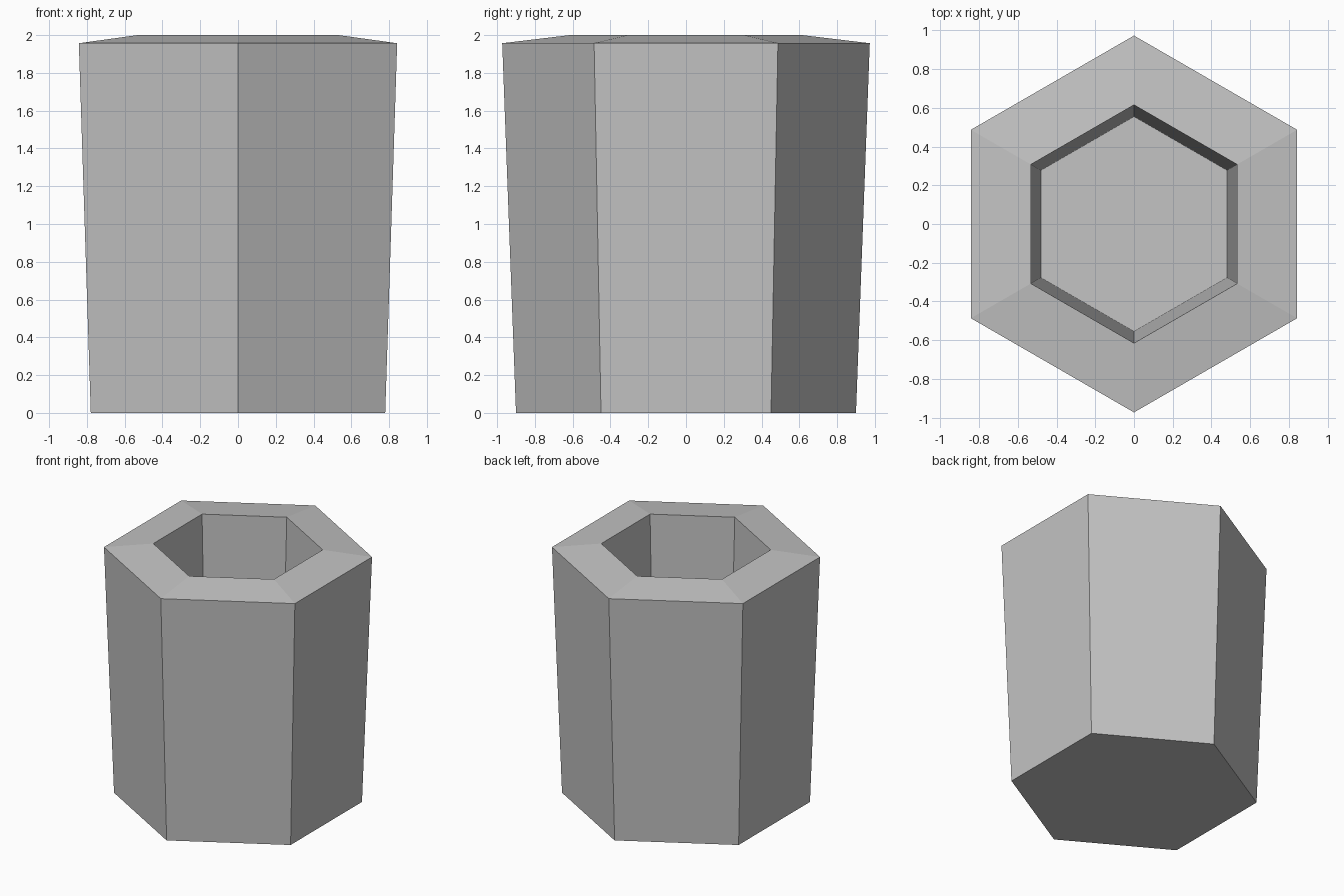
import bpy
import bmesh
from math import cos, sin, radians

cube = bpy.data.objects.get("Cube")
if cube:
    bpy.data.objects.remove(cube)

# Plain grey for the whole cup
GREY = (0.55, 0.55, 0.55, 1)
mat = bpy.data.materials.new("grey")
mat.use_nodes = True
mat.diffuse_color = GREY
mat.node_tree.nodes["Principled BSDF"].inputs["Base Color"].default_value = GREY

# Profile (radius, height): base, outer rim, inner rim, cavity floor
SIDES = 6
PROFILE = [(0.9, 0), (0.973, 1.957), (0.615, 2), (0.555, 0.38)]

bm = bmesh.new()
rings = []
for r, z in PROFILE:
    ring = []
    for i in range(SIDES):
        a = radians(90 + i * 360 / SIDES)
        ring.append(bm.verts.new((r * cos(a), r * sin(a), z)))
    rings.append(ring)

# Outer walls, sloped rim and inner walls
for low, high in zip(rings, rings[1:]):
    for i in range(SIDES):
        j = (i + 1) % SIDES
        bm.faces.new((low[i], low[j], high[j], high[i]))

# Underside and cavity floor
bm.faces.new(rings[0][::-1])
bm.faces.new(rings[-1])
bmesh.ops.recalc_face_normals(bm, faces=bm.faces)

mesh = bpy.data.meshes.new("hexagonal_cup")
bm.to_mesh(mesh)
bm.free()
mesh.materials.append(mat)
cup = bpy.data.objects.new("hexagonal_cup", mesh)
bpy.context.collection.objects.link(cup)
